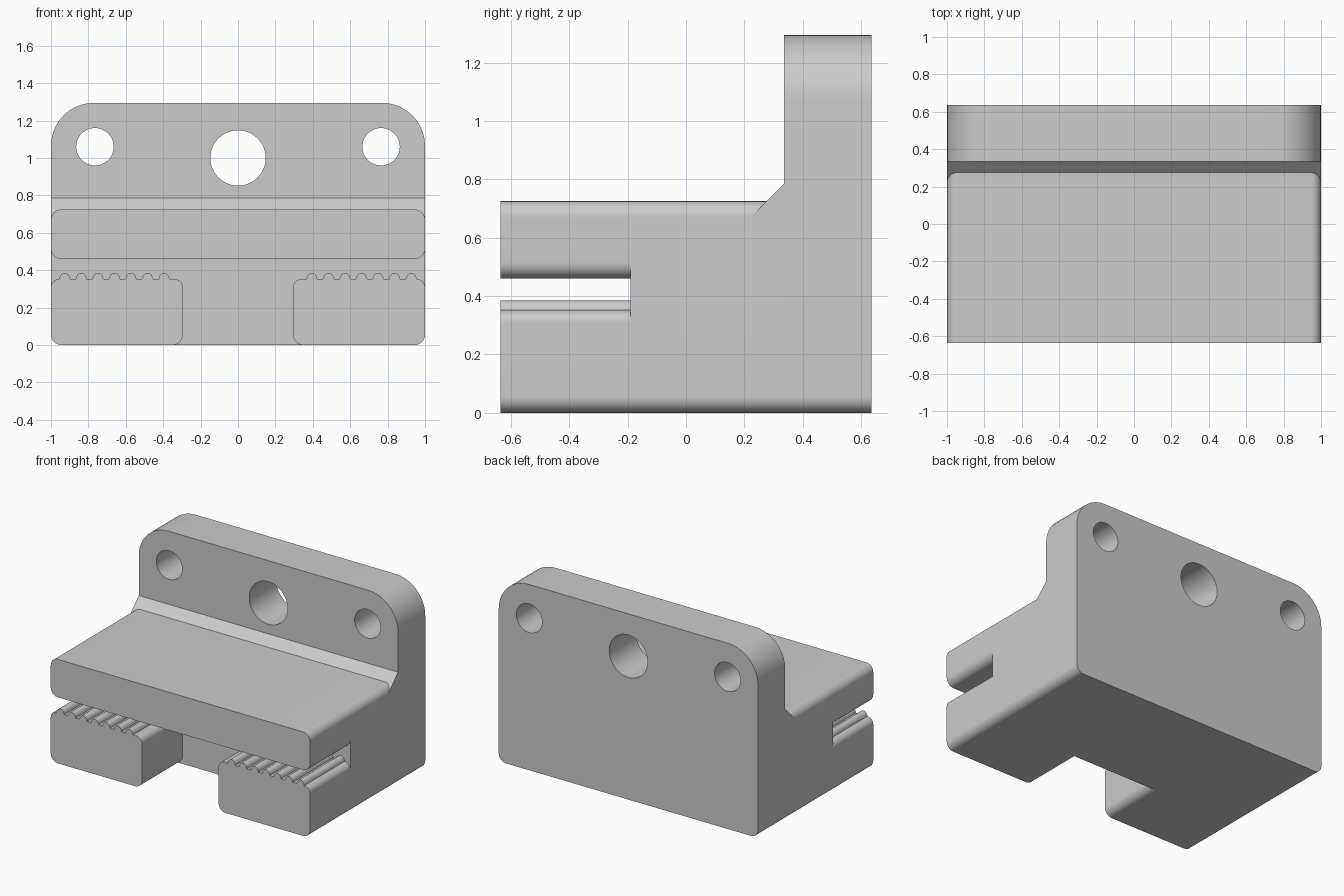
import bpy, bmesh
from math import cos, sin, pi, radians

if "Cube" in bpy.data.objects:
    bpy.data.objects.remove(bpy.data.objects["Cube"], do_unlink=True)

GREY = (0.6, 0.6, 0.6, 1)
metal = bpy.data.materials.new("plain grey")
metal.use_nodes = True
metal.diffuse_color = GREY
metal.node_tree.nodes["Principled BSDF"].inputs["Base Color"].default_value = GREY

WIDTH, BACK, FRONT = 1.0, 0.635, -0.635
PLATE_FRONT, SLOT_END, DECK = 0.335, -0.19, 0.725
ROUND = 0.055


def arc(cx, cz, rx, rz, start, end, steps=10):
    angles = [radians(start + (end - start) * i / steps) for i in range(steps + 1)]
    return [(cx + rx * cos(a), cz + rz * sin(a)) for a in angles]


def rounded_rect(x0, x1, z0, z1, bottom, top, top_edge=()):
    """Outline, with optional extra points along the top edge, right to left."""
    return (arc(x0 + bottom, z0 + bottom, bottom, bottom, 180, 270)
            + arc(x1 - bottom, z0 + bottom, bottom, bottom, 270, 360)
            + arc(x1 - top, z1 - top, top, top, 0, 90)
            + list(top_edge)
            + arc(x0 + top, z1 - top, top, top, 90, 180))


def circle(cx, cz, r):
    return arc(cx, cz, r, r, 0, 360, 48)[:-1]


def prism(name, loops, start, end, along="y"):
    """Extrude an outline (first loop) with holes (other loops)."""
    curve = bpy.data.curves.new(name, "CURVE")
    curve.dimensions = "2D"
    curve.fill_mode = "BOTH"
    curve.extrude = (end - start) / 2
    for loop in loops:
        spline = curve.splines.new("POLY")
        spline.points.add(len(loop) - 1)
        for point, (u, v) in zip(spline.points, loop):
            point.co = (u, v, 0, 1)
        spline.use_cyclic_u = True
    helper = bpy.data.objects.new(name + " outline", curve)
    bpy.context.collection.objects.link(helper)
    deps = bpy.context.evaluated_depsgraph_get()
    mesh = bpy.data.meshes.new_from_object(helper.evaluated_get(deps))
    bpy.data.objects.remove(helper, do_unlink=True)

    middle = (start + end) / 2
    for vert in mesh.vertices:
        u, v, depth = vert.co
        vert.co = (u, depth + middle, v) if along == "y" else (depth + middle, u, v)
    bm = bmesh.new()
    bm.from_mesh(mesh)
    bmesh.ops.remove_doubles(bm, verts=bm.verts, dist=1e-5)
    bmesh.ops.recalc_face_normals(bm, faces=bm.faces)
    bm.to_mesh(mesh)
    bm.free()

    mesh.materials.clear()
    mesh.materials.append(metal)
    mesh.name = name
    part = bpy.data.objects.new(name, mesh)
    bpy.context.collection.objects.link(part)
    bpy.ops.object.select_all(action="DESELECT")
    part.select_set(True)
    bpy.context.view_layer.objects.active = part
    bpy.ops.object.shade_smooth_by_angle(angle=pi / 6)
    return part


# Upright mounting plate with three through holes
prism("back_plate",
      [rounded_rect(-WIDTH, WIDTH, 0, 1.295, ROUND, 0.23),
       circle(0, 1.0, 0.148), circle(-0.765, 1.06, 0.1), circle(0.765, 1.06, 0.1)],
      PLATE_FRONT, BACK)

# Solid block and the upper jaw reaching forward from it
prism("body_block", [rounded_rect(-WIDTH, WIDTH, 0, DECK, ROUND, ROUND)],
      SLOT_END, PLATE_FRONT)
prism("upper_jaw", [rounded_rect(-WIDTH, WIDTH, 0.46, DECK, ROUND, ROUND)],
      FRONT, SLOT_END)

# Sloped strip between deck and plate
low, high = DECK - ROUND, 0.785
prism("chamfer_strip",
      [[(PLATE_FRONT, low), (PLATE_FRONT, high), (PLATE_FRONT - high + low, low)]],
      -WIDTH, WIDTH, along="x")

# Toothed lower jaws, one mirrored from the other
JAW_TOP = 0.352
teeth = []
for i in range(7):
    teeth += arc(-0.395 - 0.0885 * i, JAW_TOP, 0.029, 0.033, 0, 180, 8)
jaw = rounded_rect(-WIDTH, -0.295, 0, JAW_TOP, ROUND, 0.044, teeth)
for name, side in (("right_lower_jaw", 1), ("left_lower_jaw", -1)):
    prism(name, [[(side * x, z) for x, z in jaw]], FRONT, SLOT_END)
